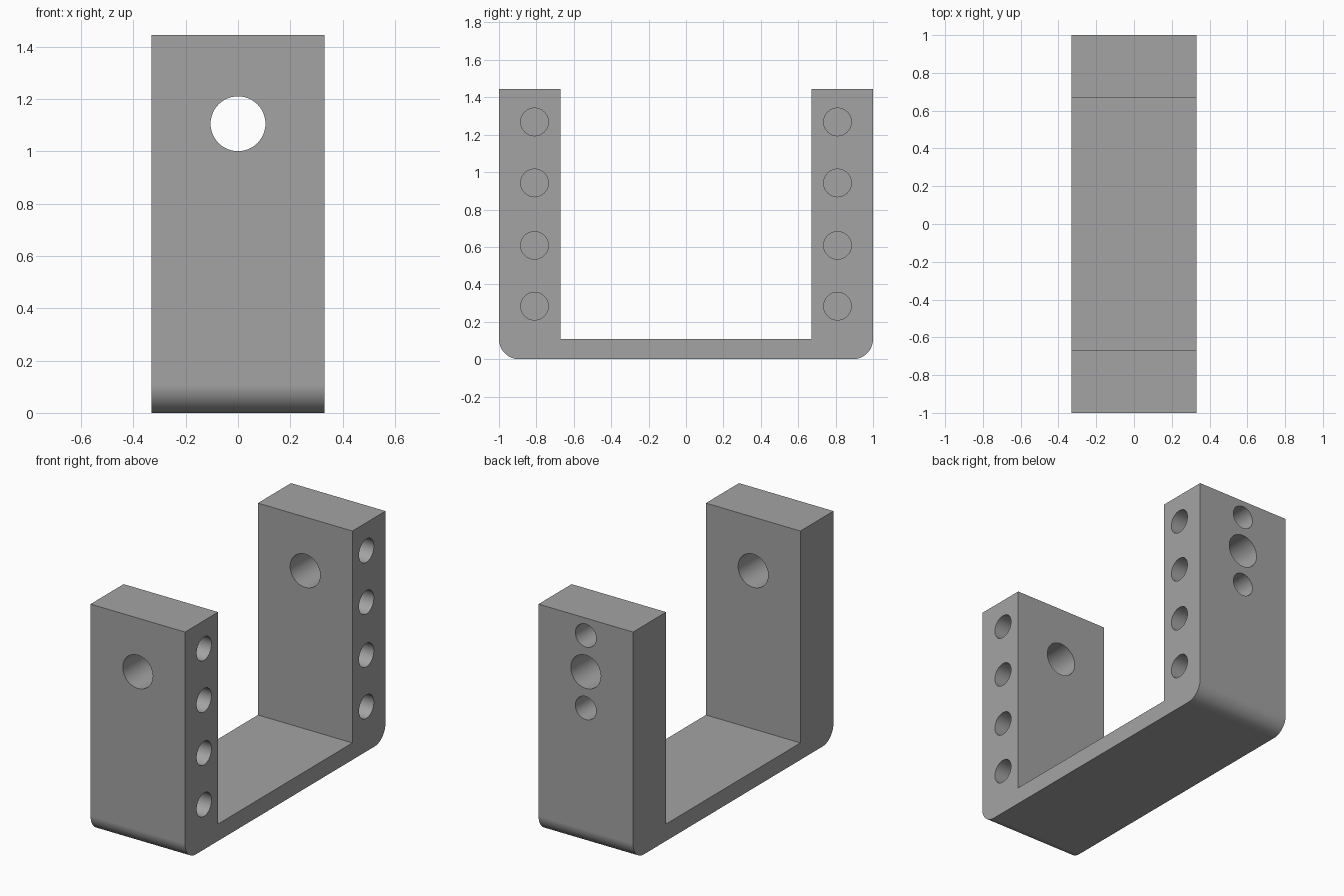
import bpy, bmesh, math
from mathutils import Matrix

if "Cube" in bpy.data.objects:
    bpy.data.objects.remove(bpy.data.objects["Cube"])

W, H, IN, T, R = 0.33, 1.445, 0.67, 0.107, 0.107   # half width, height, inner half gap, floor, fillet

# U-shaped profile in the y-z plane with rounded bottom corners
half = [(-math.sin(a) * R + R - 1, R - math.cos(a) * R)
        for a in [math.pi / 2 * i / 16 for i in range(17)]]
left = half + [(-1, H), (-IN, H), (-IN, T)]
profile = left + [(-y, z) for y, z in reversed(left)]

bm = bmesh.new()
face = bm.faces.new([bm.verts.new((-W, y, z)) for y, z in profile])
ext = bmesh.ops.extrude_face_region(bm, geom=[face])
bmesh.ops.translate(bm, vec=(2 * W, 0, 0),
                    verts=[g for g in ext["geom"] if isinstance(g, bmesh.types.BMVert)])
bmesh.ops.recalc_face_normals(bm, faces=bm.faces)
mesh = bpy.data.meshes.new("bracket")
bm.to_mesh(mesh)
bm.free()
bracket = bpy.data.objects.new("bracket", mesh)
bpy.context.collection.objects.link(bracket)

# Dark grey finish
grey = bpy.data.materials.new("dark_grey")
grey.diffuse_color = (0.37, 0.37, 0.37, 1)
grey.use_nodes = True
grey.node_tree.nodes["Principled BSDF"].inputs["Base Color"].default_value = grey.diffuse_color
mesh.materials.append(grey)

# All holes as disjoint cylinders in one cutter
cut = bmesh.new()


def hole(axis, centre, radius, depth):
    turn = Matrix.Rotation(math.pi / 2, 4, 'Y' if axis == 'x' else 'X')
    bmesh.ops.create_cone(cut, cap_ends=True, segments=48, radius1=radius, radius2=radius,
                          depth=depth, matrix=Matrix.Translation(centre) @ turn)


DEPTH = 0.22
hole('y', (0, 0, 1.106), 0.105, 2.4)                   # pivot hole through both arms
for z in (1.335, 0.877):                               # blind screw holes in the back
    hole('y', (0, 1, z), 0.073, 2 * DEPTH)
for y in (-0.81, 0.81):                                # blind screw holes in the right side
    for z in (0.283, 0.608, 0.942, 1.268):
        hole('x', (W, y, z), 0.074, 2 * DEPTH)
cut_mesh = bpy.data.meshes.new("hole_cutter")
cut.to_mesh(cut_mesh)
cut.free()
cut_mesh.materials.append(grey)
cutter = bpy.data.objects.new("hole_cutter", cut_mesh)
bpy.context.collection.objects.link(cutter)
cutter.hide_render = True

# Cut the holes, then shade curved walls smoothly
mod = bracket.modifiers.new("holes", 'BOOLEAN')
mod.operation, mod.solver, mod.object = 'DIFFERENCE', 'EXACT', cutter
bpy.context.view_layer.objects.active = bracket
bracket.select_set(True)
bpy.ops.object.modifier_apply(modifier=mod.name)
bpy.data.objects.remove(cutter)
bpy.ops.object.shade_smooth_by_angle(angle=math.radians(30))

# Keep the large flat faces evenly shaded next to the fillets
flat = bracket.modifiers.new("flat_faces", 'WEIGHTED_NORMAL')
flat.keep_sharp = True
